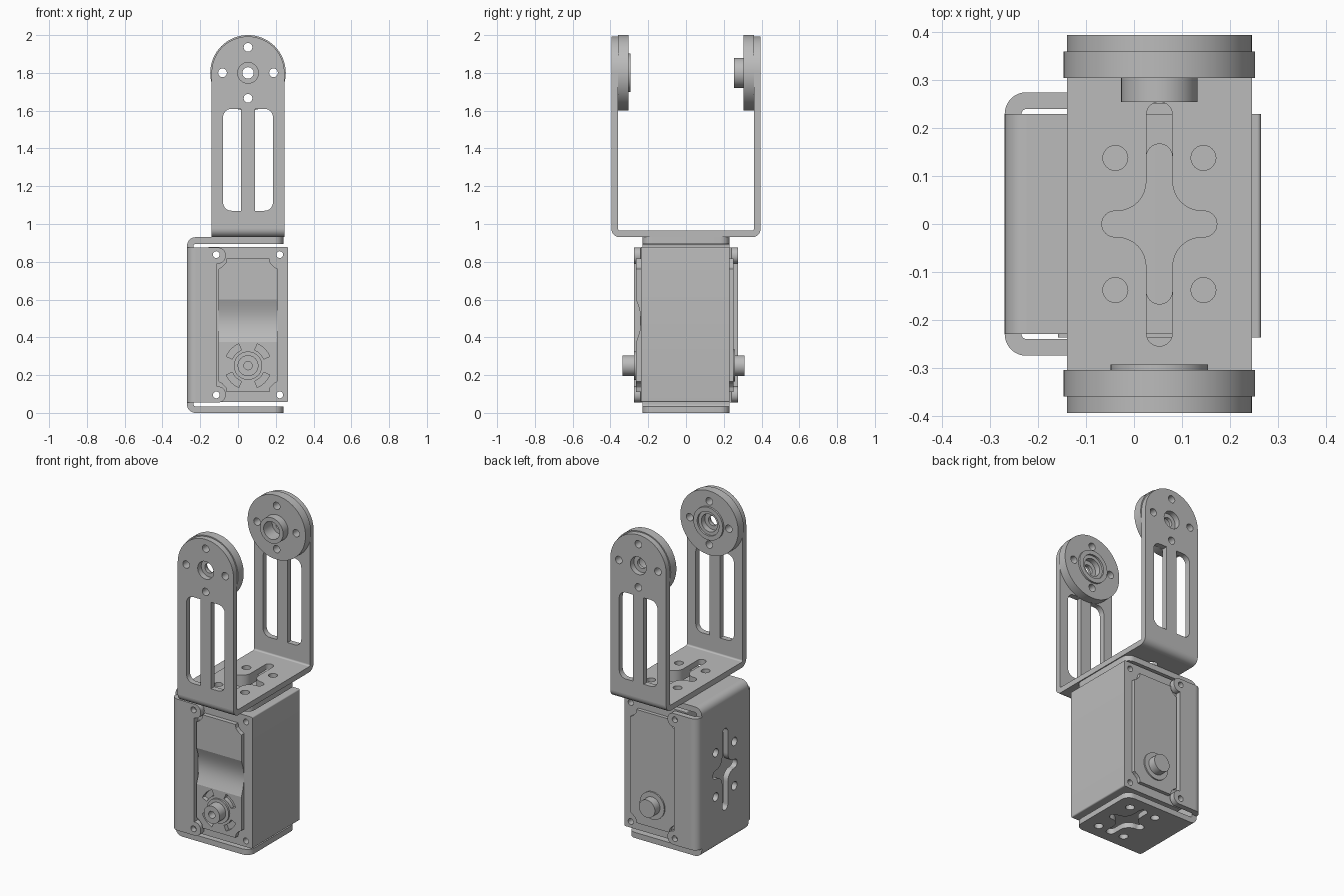
import bpy, bmesh
from math import sin, cos, pi, radians
from mathutils import Matrix, Vector

cube = bpy.data.objects.get("Cube")
if cube:
    bpy.data.objects.remove(cube)

grey = bpy.data.materials.new("metal grey")
grey.use_nodes = True
COLOUR = (0.5, 0.5, 0.5, 1)
grey.diffuse_color = COLOUR
grey.node_tree.nodes["Principled BSDF"].inputs["Base Color"].default_value = COLOUR

CX = 0.053      # shared axis of the servo and the upper bracket
T = 0.035       # sheet thickness
RO, RI = 0.045, 0.01   # outer and inner bend radius


# ---- profile helpers ----
def arc(x, y, r, a0, a1, n=24):
    return [(x + r * cos(radians(a0 + (a1 - a0) * i / n)),
             y + r * sin(radians(a0 + (a1 - a0) * i / n))) for i in range(n + 1)]


def circle(x, y, r, n=48):
    return arc(x, y, r, 0, 360, n)[:-1]


def sector(x, y, r0, r1, a0, a1, n=12):
    return arc(x, y, r1, a0, a1, n) + arc(x, y, r0, a1, a0, n)


def rounded(points, n=8):
    """Polygon from (x, y, radius) corners."""
    out = []
    for i, p in enumerate(points):
        c = Vector(p[:2])
        r = p[2] if len(p) > 2 else 0
        if not r:
            out.append(tuple(c))
            continue
        u = (Vector(points[i - 1][:2]) - c).normalized()
        v = (Vector(points[(i + 1) % len(points)][:2]) - c).normalized()
        half = u.angle(v) / 2
        mid = c + (u + v).normalized() * r / sin(half)
        d = r * cos(half) / sin(half)
        s, e, phi = c + u * d - mid, c + v * d - mid, pi - 2 * half
        for k in range(n + 1):
            t = k / n
            out.append(tuple(mid + (s * sin((1 - t) * phi) + e * sin(t * phi)) / sin(phi)))
    return out


def cross_pattern(y, length):
    """Cross-shaped slot with filleted arms and four screw holes."""
    w, a, f = 0.027, 0.12, 0.062
    end = 0.0265
    quarter = [(a, w, end), (w, w, f), (w, length, end)]
    pts = quarter + [(-px, py, r) for px, py, r in reversed(quarter)]
    pts += [(-px, -py, r) for px, py, r in pts]
    holes = [circle(sx * 0.092, y + sy * 0.138, 0.026, 24) for sx in (-1, 1) for sy in (-1, 1)]
    return [[(px, py + y) for px, py in rounded(pts)]] + holes


PLANES = {"XY": Matrix.Identity(4),
          "XZ": Matrix.Rotation(pi / 2, 4, "X"),
          "YZ": Matrix(((0, 0, 1, 0), (1, 0, 0, 0), (0, 1, 0, 0), (0, 0, 0, 1)))}
AXIS = {"XY": 2, "XZ": 1, "YZ": 0}


def plate(name, plane, loops, lo, hi):
    """Extrude an outline with holes between two depths across the plane."""
    lo, hi = min(lo, hi), max(lo, hi)
    curve = bpy.data.curves.new(name, "CURVE")
    curve.dimensions, curve.fill_mode, curve.extrude = "2D", "BOTH", (hi - lo) / 2
    for loop in loops:
        sp = curve.splines.new("POLY")
        sp.points.add(len(loop) - 1)
        for pt, (x, y) in zip(sp.points, loop):
            pt.co = (x, y, 0, 1)
        sp.use_cyclic_u = True
    tmp = bpy.data.objects.new(name, curve)
    bpy.context.collection.objects.link(tmp)
    bpy.context.view_layer.update()
    mesh = bpy.data.meshes.new_from_object(tmp.evaluated_get(bpy.context.evaluated_depsgraph_get()))
    bpy.data.objects.remove(tmp)
    bpy.data.curves.remove(curve)
    pos = Vector((0 if plane == "YZ" else CX, 0, 0))
    pos[AXIS[plane]] = (lo + hi) / 2
    mesh.transform(Matrix.Translation(pos) @ PLANES[plane])
    bm = bmesh.new()
    bm.from_mesh(mesh)
    bmesh.ops.remove_doubles(bm, verts=bm.verts, dist=1e-5)
    bmesh.ops.recalc_face_normals(bm, faces=bm.faces)
    bm.to_mesh(mesh)
    bm.free()
    mesh.materials.clear()
    mesh.materials.append(grey)
    obj = bpy.data.objects.new(name, mesh)
    bpy.context.collection.objects.link(obj)
    bpy.ops.object.select_all(action="DESELECT")
    bpy.context.view_layer.objects.active = obj
    obj.select_set(True)
    bpy.ops.object.shade_smooth_by_angle(angle=radians(30))
    return obj


def bend(name, plane, x, y, a0, lo, hi):
    plate(name, plane, [sector(x, y, RI, RO, a0, a0 + 90, 10)], lo, hi)


def rect(x0, y0, x1, y1, r=0):
    return rounded([(x0, y0, r), (x1, y0, r), (x1, y1, r), (x0, y1, r)])


# ---- upper U bracket ----
W, AXLE = 0.193, 1.80
BOLTS = [circle(0.135 * dx, AXLE + 0.135 * dz, 0.023, 24)
         for dx, dz in ((1, 0), (-1, 0), (0, 1), (0, -1))]
plate("upper_bracket_base", "XY", [rect(-W, -0.35, W, 0.35)] + cross_pattern(0, 0.255), 0.93, 0.93 + T)
arm = [(-W, 0.975), (W, 0.975)] + arc(0, AXLE, W, 0, 180, 40)
slot = [(0.037, 1.07), (0.132, 1.07, 0.045), (0.132, 1.61, 0.045), (0.037, 1.61)]
slots = [rounded(slot), rounded([(-p[0], *p[1:]) for p in slot])]
for s, side in ((-1, "front"), (1, "back")):
    plate(side + "_bracket_arm", "XZ", [arm, circle(0, AXLE, 0.055)] + slots + BOLTS, s * 0.36, s * 0.395)
    bend(side + "_bracket_bend", "YZ", s * 0.35, 0.975, 270 if s > 0 else 180, CX - W, CX + W)
    # round horn: outer web with small bore, inner disc with wide bore
    disc = circle(0, AXLE, 0.2, 64)
    plate(side + "_horn_web", "XZ", [disc, circle(0, AXLE, 0.03)] + BOLTS, s * 0.36, s * 0.34)
    plate(side + "_horn_disc", "XZ", [disc, circle(0, AXLE, 0.055)] + BOLTS, s * 0.34, s * 0.305)
plate("back_horn_hub", "XZ", [circle(0, AXLE, 0.08), circle(0, AXLE, 0.055)], 0.255, 0.305)
plate("front_horn_rim", "XZ", [circle(0, AXLE, 0.102), circle(0, AXLE, 0.075)], -0.293, -0.305)

# ---- lower servo bracket ----
MID, LEFT = 0.465, -0.225 - CX
plate("servo_bracket_web", "YZ", [rect(-0.23, 0.045, 0.23, 0.885)] + cross_pattern(MID, 0.255), -0.27, -0.27 + T)
flange = rounded([(LEFT, -0.23), (0.187, -0.23, 0.05), (0.187, 0.23, 0.05), (LEFT, 0.23)])
for z0, zc, a, side in ((0, 0.045, 180, "bottom"), (0.895, 0.885, 90, "top")):
    plate(side + "_flange", "XY", [flange] + cross_pattern(0, 0.167), z0, z0 + T)
    bend(side + "_flange_bend", "XZ", LEFT, zc, a, -0.23, 0.23)

SCREW_X, SCREW_Z = 0.168, (0.095, 0.838)
ear = [(LEFT, 0.055), (-0.118, 0.055, 0.04), (-0.118, 0.14, 0.04), (-0.163, 0.14)]
tab = rounded(ear + [(p[0], 0.93 - p[1], *p[2:]) for p in reversed(ear)])
for s, side in ((-1, "front"), (1, "back")):
    plate(side + "_side_tab", "XZ", [tab] + [circle(-SCREW_X, z, 0.018, 24) for z in SCREW_Z],
          s * 0.24, s * 0.275)
    bend(side + "_tab_bend", "XY", LEFT, s * 0.23, 90 if s > 0 else 180, 0.055, 0.875)

# ---- servo ----
screws = [circle(s * SCREW_X, z, 0.018, 24) for s in (-1, 1) for z in SCREW_Z]
plate("servo_body", "XZ", [rect(-0.212, 0.057, 0.212, 0.878, 0.008)] + screws, -0.237, 0.23)

SHAFT = 0.25
low = [(-0.155, 0.165), (-0.137, 0.155, 0.012), (-0.118, 0.135, 0.012), (-0.113, 0.11)]
low += [(-p[0], *p[1:]) for p in reversed(low)]
high = [(p[0], 0.928 - p[1], *p[2:]) for p in reversed(low)]
FACE = -0.264
vents = [sector(0, SHAFT, 0.09, 0.125, a - 22, a + 22) for a in (45, 135, 225, 315)]
plate("front_lower_cover", "XZ", [rounded(low + [(0.155, 0.375), (-0.155, 0.375)])] + vents, FACE, -0.235)
plate("front_upper_cover", "XZ", [rounded([(-0.155, 0.6), (0.155, 0.6)] + high)], FACE, -0.235)
hollow = [(FACE + 0.026 * sin(pi * i / 20), 0.375 + 0.225 * i / 20) for i in range(21)]
plate("front_cover_hollow", "YZ", [hollow + [(-0.23, 0.6), (-0.23, 0.375)]], CX - 0.155, CX + 0.155)
plate("back_cover", "XZ", [rounded(low + high)], 0.225, 0.252)

# output shaft in front, idler boss behind
plate("shaft_collar", "XZ", [circle(0, SHAFT, 0.075)], -0.275, -0.235)
plate("output_shaft", "XZ", [circle(0, SHAFT, 0.055), circle(0, SHAFT, 0.022, 24)], -0.335, -0.27)
plate("idler_collar", "XZ", [circle(0, SHAFT, 0.085)], 0.24, 0.26)
plate("idler_boss", "XZ", [circle(0, SHAFT, 0.055)], 0.25, 0.31)
